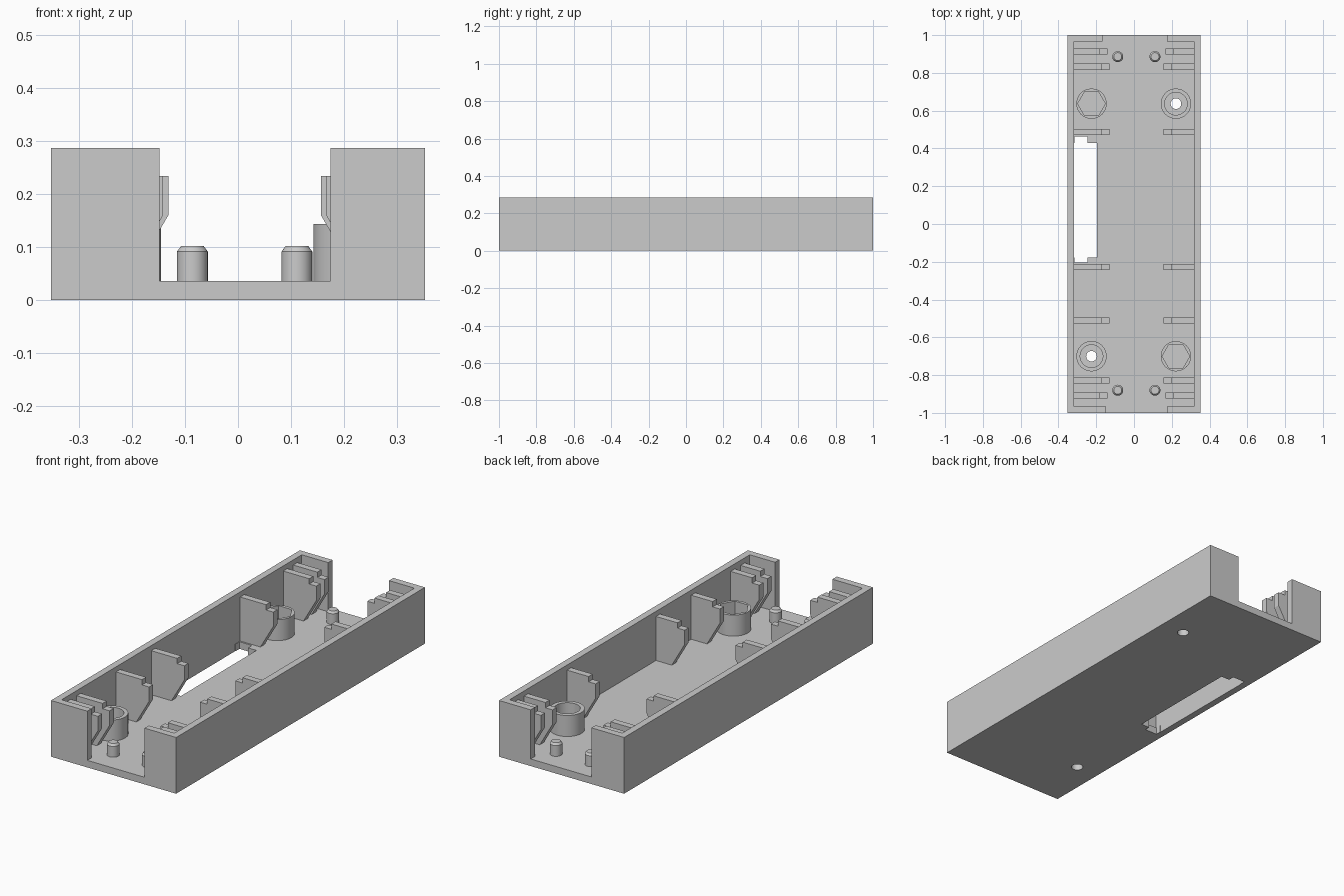
import bpy, bmesh, math

cube = bpy.data.objects.get("Cube")
if cube:
    bpy.data.objects.remove(cube, do_unlink=True)

grey = bpy.data.materials.new("light_grey_plastic")
grey.use_nodes = True
COLOUR = (0.6, 0.6, 0.6, 1)
grey.diffuse_color = COLOUR
grey.node_tree.nodes["Principled BSDF"].inputs["Base Color"].default_value = COLOUR

W, L, H = 0.352, 1.0, 0.286      # half width, half length, height
FLOOR, WALL = 0.036, 0.035
INNER_X, INNER_Y = W - WALL, L - WALL


def finish(bm, name):
    bmesh.ops.recalc_face_normals(bm, faces=bm.faces)
    mesh = bpy.data.meshes.new(name)
    bm.to_mesh(mesh)
    bm.free()
    mesh.materials.append(grey)
    ob = bpy.data.objects.new(name, mesh)
    bpy.context.collection.objects.link(ob)
    return ob


def box(name, x0, x1, y0, y1, z0, z1):
    bm = bmesh.new()
    bmesh.ops.create_cube(bm, size=1)
    for v in bm.verts:
        v.co = (x1 if v.co.x > 0 else x0, y1 if v.co.y > 0 else y0, z1 if v.co.z > 0 else z0)
    return finish(bm, name)


def post(name, x, y, z0, z1, r, sides=48, top_r=None, turn=0):
    bm = bmesh.new()
    bmesh.ops.create_cone(bm, cap_ends=True, segments=sides, radius1=r,
                          radius2=r if top_r is None else top_r, depth=z1 - z0)
    for v in bm.verts:
        px, py = v.co.x, v.co.y
        v.co = (x + px * math.cos(turn) - py * math.sin(turn),
                y + px * math.sin(turn) + py * math.cos(turn),
                v.co.z + (z0 + z1) / 2)
    return finish(bm, name)


def select(ob):
    bpy.ops.object.select_all(action='DESELECT')
    ob.select_set(True)
    bpy.context.view_layer.objects.active = ob


def cut(target, *cutters):
    select(target)
    for c in cutters:
        mod = target.modifiers.new("cut", 'BOOLEAN')
        mod.operation, mod.solver, mod.object = 'DIFFERENCE', 'EXACT', c
        bpy.ops.object.modifier_apply(modifier=mod.name)
        bpy.data.objects.remove(c, do_unlink=True)


def smooth(ob):
    select(ob)
    bpy.ops.object.shade_smooth_by_angle(angle=math.radians(25))


# Open tray with a gap in each end wall, a side slot and two screw holes
SCREWS = [(0.222, 0.637), (-0.225, -0.70)]
NUTS = [(-0.225, 0.637), (0.222, -0.70)]
tray = box("tray", -W, W, -L, L, 0, H)
cut(tray,
    box("cavity", -INNER_X, INNER_X, -INNER_Y, INNER_Y, FLOOR, 1),
    box("front_gap", -0.148, 0.174, -1.1, -0.9, FLOOR, 1),
    box("back_gap", -0.168, 0.174, 0.9, 1.1, FLOOR, 1),
    box("slot", -INNER_X, -0.197, -0.177, 0.43, -0.1, 0.1),
    box("slot_ends", -INNER_X + 0.002, -0.245, -0.205, 0.462, -0.1, 0.1),
    *[post("hole", x, y, -0.1, 0.1, 0.028, 32) for x, y in SCREWS])
smooth(tray)

# Screw bosses with round pockets, nut bosses with hexagonal pockets
BOSS_TOP = 0.143
for x, y in SCREWS:
    boss = post("screw_boss", x, y, FLOOR, BOSS_TOP, 0.08)
    cut(boss, post("pocket", x, y, 0, 0.3, 0.06))
    smooth(boss)
for x, y in NUTS:
    boss = post("nut_boss", x, y, FLOOR, BOSS_TOP, 0.08)
    cut(boss, post("pocket", x, y, 0, 0.3, 0.073, 6, turn=math.pi / 6))
    smooth(boss)

# Locating pegs with chamfered tips
for x in (-0.086, 0.111):
    for y in (-0.88, 0.886):
        smooth(post("peg", x, y, FLOOR - 0.01, 0.091, 0.029, 32))
        smooth(post("peg_tip", x, y, 0.091, 0.102, 0.029, 32, top_r=0.021))


# Stepped support ribs along both side walls
def rib(side, tip, y):
    wall = INNER_X + 0.01
    foot = tip + 0.075
    outline = [(wall, FLOOR - 0.005), (foot, FLOOR - 0.005), (tip, 0.16), (tip, 0.233),
               (tip + 0.04, 0.233), (tip + 0.04, 0.26), (wall, 0.26)]
    bm = bmesh.new()
    face = bm.faces.new([bm.verts.new((side * x, y - 0.0165, z)) for x, z in outline])
    ext = bmesh.ops.extrude_face_region(bm, geom=[face])
    moved = [v for v in ext["geom"] if isinstance(v, bmesh.types.BMVert)]
    bmesh.ops.translate(bm, vec=(0, 0.033, 0), verts=moved)
    finish(bm, "left_rib" if side > 0 else "right_rib")


for y in (0.913, 0.833, 0.487, -0.228, -0.511, -0.828, -0.908):
    shorter = 0.01 if abs(y) > 0.9 else 0
    rib(-1, 0.131 + shorter, y)
    rib(1, 0.156 + shorter, y)
